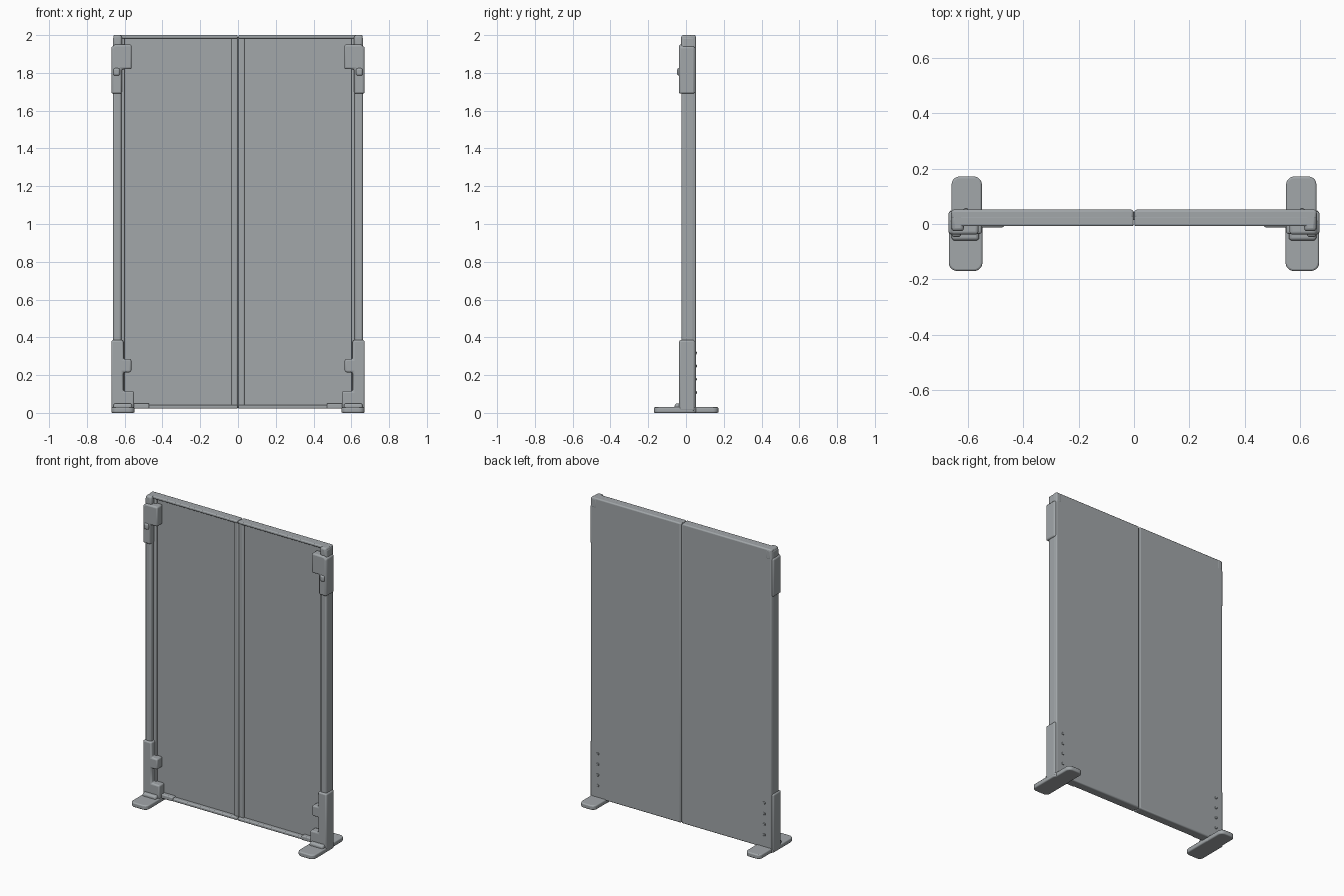
import bpy, bmesh, math
from mathutils import Vector

cube = bpy.data.objects.get("Cube")
if cube:
    bpy.data.objects.remove(cube, do_unlink=True)

grey = bpy.data.materials.new("cool_grey")
grey.use_nodes = True
colour = (0.36, 0.385, 0.40, 1)
grey.diffuse_color = colour
grey.node_tree.nodes["Principled BSDF"].inputs["Base Color"].default_value = colour


def extrude(name, points, depth, bevel=0.006):
    """Prism from a list of 3D outline points, with rounded edges."""
    bm = bmesh.new()
    face = bm.faces.new([bm.verts.new(p) for p in points])
    result = bmesh.ops.extrude_face_region(bm, geom=[face])
    moved = [v for v in result["geom"] if isinstance(v, bmesh.types.BMVert)]
    bmesh.ops.translate(bm, verts=moved, vec=Vector(depth))
    bmesh.ops.recalc_face_normals(bm, faces=bm.faces[:])
    mesh = bpy.data.meshes.new(name)
    bm.to_mesh(mesh)
    bm.free()
    mesh.materials.append(grey)
    obj = bpy.data.objects.new(name, mesh)
    bpy.context.collection.objects.link(obj)
    mod = obj.modifiers.new("rounded_edges", "BEVEL")
    mod.width = bevel
    mod.segments = 3
    bpy.ops.object.select_all(action="DESELECT")
    bpy.context.view_layer.objects.active = obj
    obj.select_set(True)
    bpy.ops.object.shade_smooth_by_angle(angle=math.radians(40))
    return obj


def plate(name, outline, y0, y1, side, bevel=0.006):
    """Upright plate: an (x, z) outline pushed from y0 to y1."""
    return extrude(name, [(side * x, y0, z) for x, z in outline], (0, y1 - y0, 0), bevel)


def box(name, x, y, z, side, bevel=0.006):
    outline = [(x[0], z[0]), (x[1], z[0]), (x[1], z[1]), (x[0], z[1])]
    return plate(name, outline, y[0], y[1], side, bevel)


def rounded_rect(x0, x1, y0, y1, r):
    pts = []
    corners = [(x1 - r, y1 - r), (x0 + r, y1 - r), (x0 + r, y0 + r), (x1 - r, y0 + r)]
    for i, (cx, cy) in enumerate(corners):
        for k in range(6):
            a = math.pi / 2 * (i + k / 5)
            pts.append((cx + r * math.cos(a), cy + r * math.sin(a)))
    return pts


# Stepped outlines of the corner brackets
lower_outline = [(0.55, 0.01), (0.67, 0.01), (0.67, 0.385), (0.607, 0.385),
                 (0.607, 0.285), (0.565, 0.285), (0.565, 0.215), (0.607, 0.215),
                 (0.607, 0.115), (0.55, 0.115)]
upper_outline = [(0.615, 1.69), (0.67, 1.69), (0.67, 1.93), (0.655, 1.95),
                 (0.563, 1.95), (0.563, 1.82), (0.615, 1.82)]

for side, label in ((1, "left"), (-1, "right")):
    # Panel sheet with raised rim
    box(label + "_panel", (0.002, 0.66), (0.018, 0.052), (0.022, 2.0), side, 0.008)
    box(label + "_top_rail", (0.002, 0.655), (-0.008, 0.03), (1.982, 2.0), side)
    box(label + "_bottom_rail", (0.002, 0.655), (-0.008, 0.03), (0.022, 0.042), side)
    box(label + "_centre_stile", (0.002, 0.035), (0.008, 0.03), (0.025, 1.995), side)
    box(label + "_side_post", (0.618, 0.662), (-0.024, 0.045), (0.022, 1.99), side, 0.01)
    box(label + "_inner_lip", (0.6, 0.63), (0.0, 0.03), (0.03, 1.99), side)

    # Upper bracket, cap and latch
    plate(label + "_upper_bracket", upper_outline, -0.038, 0.02, side, 0.01)
    box(label + "_upper_sleeve", (0.64, 0.671), (-0.036, 0.046), (1.69, 1.94), side, 0.01)
    box(label + "_corner_cap", (0.615, 0.66), (-0.026, 0.053), (1.93, 2.0), side, 0.012)
    box(label + "_latch", (0.625, 0.66), (-0.047, -0.02), (1.785, 1.825), side, 0.01)

    # Lower bracket, wrapped sleeve and toe block
    plate(label + "_lower_bracket", lower_outline, -0.036, 0.02, side, 0.009)
    box(label + "_lower_sleeve", (0.64, 0.671), (-0.036, 0.046), (0.01, 0.385), side, 0.009)
    box(label + "_toe_block", (0.56, 0.66), (-0.06, 0.02), (0.01, 0.05), side, 0.012)
    box(label + "_bottom_clip", (0.47, 0.56), (-0.012, 0.03), (0.022, 0.05), side)

    # Flat foot with rounded corners
    for part, (x0, x1, y0, y1) in (("front", (0.548, 0.67, -0.17, 0.06)),
                                   ("rear", (0.55, 0.66, -0.02, 0.172))):
        outline = rounded_rect(x0, x1, y0, y1, 0.03)
        extrude(label + "_" + part + "_foot",
                [(side * x, y, 0.0) for x, y in outline], (0, 0, 0.03), 0.007)

    # Fixing studs on the back
    for z in (0.1, 0.17, 0.24, 0.31):
        box(label + "_stud", (0.6, 0.616), (0.045, 0.057), (z, z + 0.016), side, 0.004)

# Hinge strip joining the two panels
box("hinge_strip", (-0.01, 0.01), (0.014, 0.044), (0.025, 1.99), 1, 0.004)
